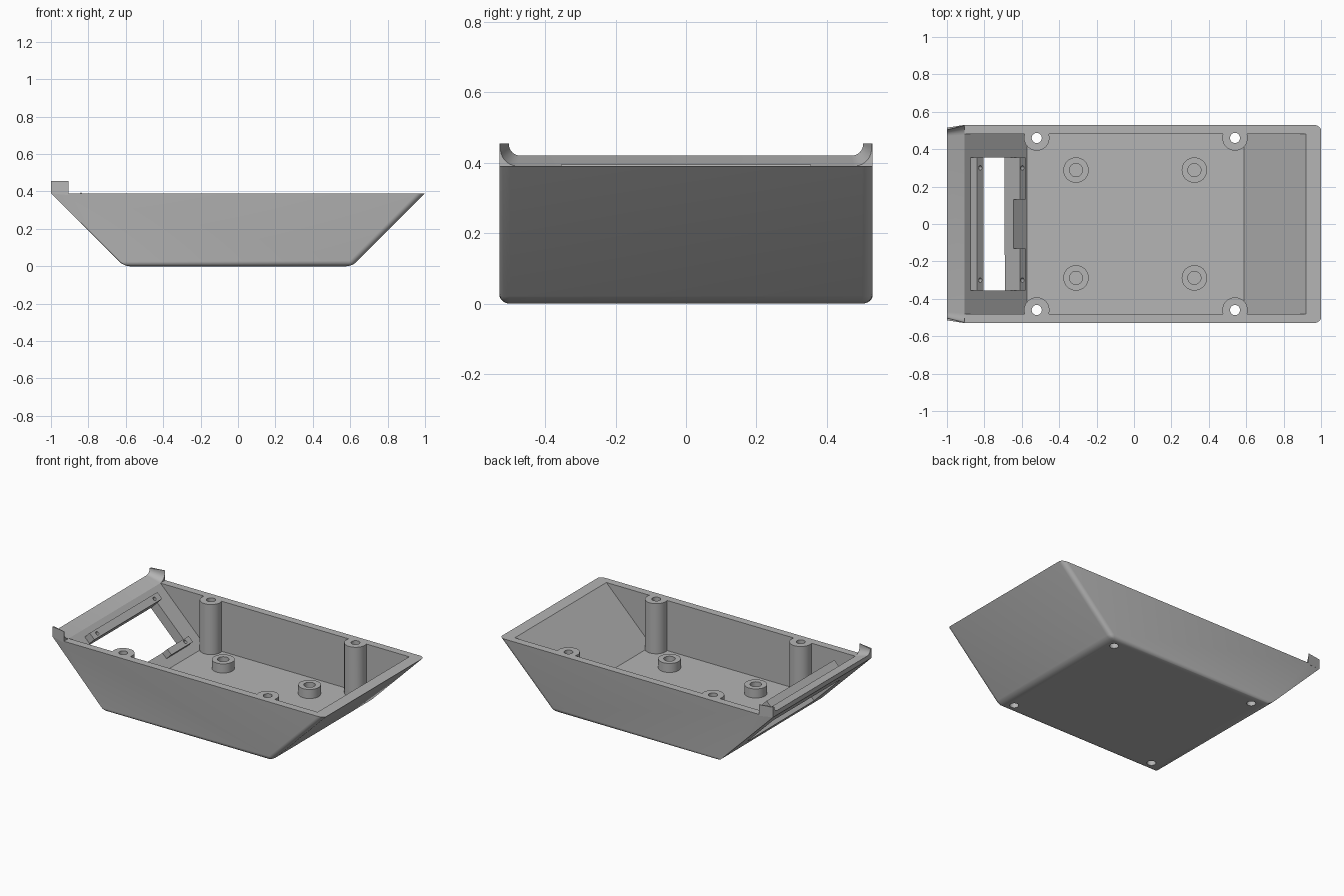
import bpy, bmesh, math
from mathutils import Matrix, Vector

if "Cube" in bpy.data.objects:
    bpy.data.objects.remove(bpy.data.objects["Cube"])

grey = bpy.data.materials.new("plain grey")
grey.use_nodes = True
COLOUR = (0.46, 0.46, 0.46, 1)
grey.diffuse_color = COLOUR
grey.node_tree.nodes["Principled BSDF"].inputs["Base Color"].default_value = COLOUR

HALF_W, RIM = 0.53, 0.39
FLOOR = 0.058


def finish(name, bm):
    bmesh.ops.recalc_face_normals(bm, faces=bm.faces)
    mesh = bpy.data.meshes.new(name)
    bm.to_mesh(mesh)
    bm.free()
    mesh.materials.append(grey)
    ob = bpy.data.objects.new(name, mesh)
    bpy.context.collection.objects.link(ob)
    return ob


def loft(name, ring_a, ring_b):
    """Solid between two matching rings of points."""
    bm = bmesh.new()
    a = [bm.verts.new(p) for p in ring_a]
    b = [bm.verts.new(p) for p in ring_b]
    bm.faces.new(a)
    bm.faces.new(b)
    for i in range(len(a)):
        j = (i + 1) % len(a)
        bm.faces.new((a[i], a[j], b[j], b[i]))
    return finish(name, bm)


def cylinder(name, x, y, z0, z1, r, matrix=None):
    bm = bmesh.new()
    place = Matrix.Translation((x, y, (z0 + z1) / 2))
    bmesh.ops.create_cone(bm, cap_ends=True, segments=32, radius1=r, radius2=r,
                          depth=z1 - z0, matrix=(matrix or Matrix()) @ place)
    return finish(name, bm)


def combine(target, tool, operation):
    mod = target.modifiers.new("join", 'BOOLEAN')
    mod.operation, mod.object, mod.solver = operation, tool, 'EXACT'
    bpy.context.view_layer.objects.active = target
    bpy.ops.object.modifier_apply(modifier=mod.name)
    bpy.data.objects.remove(tool)


# Frame on the inner face of the sloping panel: X down the slope, Z inward
PANEL = Matrix.Translation((-0.905, 0, RIM)) @ Matrix.Rotation(math.radians(45), 4, 'Y')


def panel_box(name, x0, x1, y0, y1, n0, n1):
    """Box on the sloping panel, placed by world x along the panel face."""
    s0, s1 = [(x + 0.905) * math.sqrt(2) for x in (x0, x1)]
    ring = [(s0, y0), (s1, y0), (s1, y1), (s0, y1)]
    return loft(name, [PANEL @ Vector((s, y, n0)) for s, y in ring],
                [PANEL @ Vector((s, y, n1)) for s, y in ring])


# Outer hull: sloping ends, with tapered chamfers at the panel end
bm = bmesh.new()
for side in (-1, 1):
    for x, y, z in ((-1, 0.515, RIM), (-0.905, HALF_W, RIM), (1, HALF_W, RIM),
                    (-0.61, HALF_W, 0), (0.61, HALF_W, 0)):
        bm.verts.new((x, side * y, z))
bmesh.ops.convex_hull(bm, input=bm.verts)
bmesh.ops.dissolve_limit(bm, angle_limit=0.01, verts=bm.verts, edges=bm.edges)
soft = []
for e in bm.edges:
    low = all(v.co.z < 0.01 for v in e.verts)
    slant = all(v.co.x > 0.5 for v in e.verts) and abs(e.verts[0].co.z - e.verts[1].co.z) > 0.1
    if low or slant:
        soft.append(e)
bmesh.ops.bevel(bm, geom=soft, offset=0.03, segments=6, profile=0.5, affect='EDGES')
tray = finish("tray", bm)

# Cavity
d = 0.05
profile = [(-0.905 - d, RIM + d), (0.92 + d, RIM + d), (0.92 - RIM + FLOOR, FLOOR),
           (-0.905 + RIM - FLOOR, FLOOR)]
combine(tray, loft("cavity_cutter", [(x, -0.48, z) for x, z in profile],
                   [(x, 0.48, z) for x, z in profile]), 'DIFFERENCE')

# Window and its mounting bars
combine(tray, panel_box("window_cutter", -0.84, -0.645, -0.355, 0.355, -0.15, 0.15), 'DIFFERENCE')
combine(tray, panel_box("upper_bar", -0.875, -0.84, -0.355, 0.355, -0.02, 0.05), 'UNION')
for y0, y1 in ((-0.355, -0.13), (0.13, 0.355)):
    combine(tray, panel_box("lower_bar", -0.645, -0.615, y0, y1, -0.02, 0.05), 'UNION')
for x in (-0.857, -0.632):
    for y in (-0.3, 0.3):
        combine(tray, cylinder("pilot_cutter", (x + 0.905) * math.sqrt(2), y,
                               0.0, 0.08, 0.012, PANEL), 'DIFFERENCE')

# Tall screw posts with through holes, and short standoffs with blind holes
for side in (-1, 1):
    for x in (-0.52, 0.54):
        combine(tray, cylinder("post", x, side * 0.46, 0.04, RIM, 0.068), 'UNION')
        combine(tray, cylinder("post_hole", x, side * 0.46, -0.1, 0.5, 0.027), 'DIFFERENCE')
    for x in (-0.31, 0.323):
        combine(tray, cylinder("standoff", x, side * 0.288, 0.04, FLOOR + 0.06, 0.068), 'UNION')
        combine(tray, cylinder("standoff_hole", x, side * 0.288, FLOOR + 0.002, 0.2, 0.035),
                'DIFFERENCE')


# Raised lip over the panel, curling up into a horn at each corner
def lip_ring(x, outer, horn, z_low, z_base, radius):
    half = [(outer, z_base), (outer, 0.455), (horn, 0.455)]
    for i in range(7):
        a = math.pi / 2 * i / 6
        half.append((horn - radius * (1 - math.cos(a)), z_low + radius * (1 - math.sin(a))))
    pts = half + [(-y, z) for y, z in reversed(half)]
    return [(x, y, z) for y, z in pts]


lip = loft("corner_lip", lip_ring(-1, 0.515, 0.503, 0.42, RIM, 0.033),
           lip_ring(-0.905, HALF_W, 0.527, RIM, RIM - 0.01, 0.05))

for ob in (tray, lip):
    bpy.ops.object.select_all(action='DESELECT')
    ob.select_set(True)
    bpy.context.view_layer.objects.active = ob
    bpy.ops.object.shade_smooth_by_angle(angle=math.radians(30))
